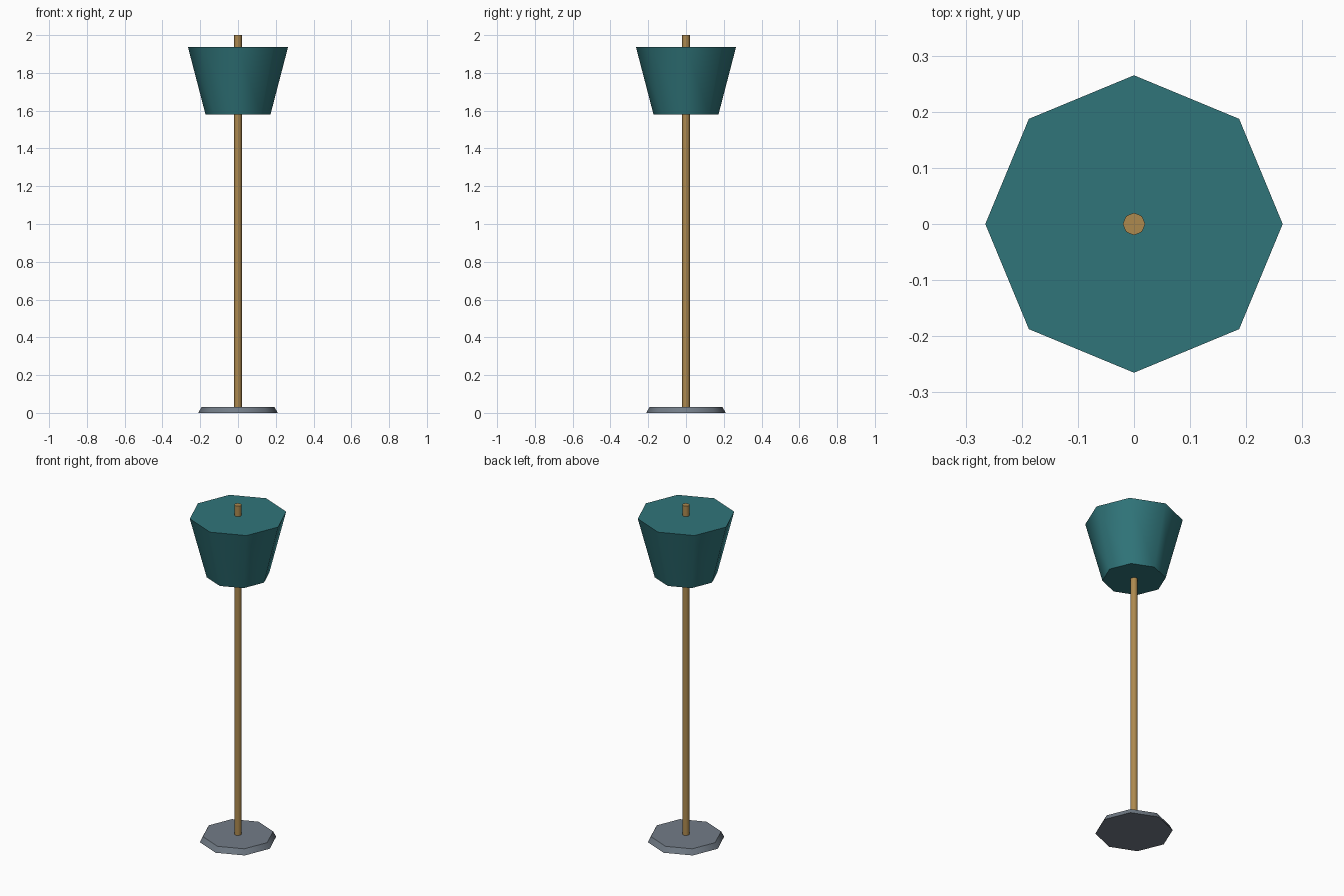
import bpy
import math

if "Cube" in bpy.data.objects:
    bpy.data.objects.remove(bpy.data.objects["Cube"])


def material(name, rgb):
    """Flat colour from 0-255 sRGB values."""
    mat = bpy.data.materials.new(name)
    lin = [((c / 255 + 0.055) / 1.055) ** 2.4 for c in rgb]
    mat.diffuse_color = (*lin, 1.0)
    mat.use_nodes = True
    mat.node_tree.nodes["Principled BSDF"].inputs["Base Color"].default_value = mat.diffuse_color
    return mat


def frustum(name, z0, z1, r0, r1, mat):
    """Eight-sided tapered solid with corners on the axes, smooth sides and flat caps."""
    bpy.ops.mesh.primitive_cone_add(
        vertices=8, radius1=r0, radius2=r1, depth=z1 - z0,
        location=(0, 0, (z0 + z1) / 2))
    obj = bpy.context.object
    obj.name = name
    obj.data.materials.append(mat)
    for face in obj.data.polygons:
        face.use_smooth = abs(face.normal.z) < 0.95
    return obj


teal = material("teal fabric", (48, 117, 122))
brass = material("brass", (174, 138, 79))
grey = material("grey metal", (114, 124, 135))

# Floor plate, slim pole and closed tapered shade
frustum("base", 0.0, 0.032, 0.21, 0.193, grey)
frustum("pole", 0.03, 2.0, 0.02, 0.02, brass)
frustum("lampshade", 1.58, 1.937, 0.172, 0.265, teal)
